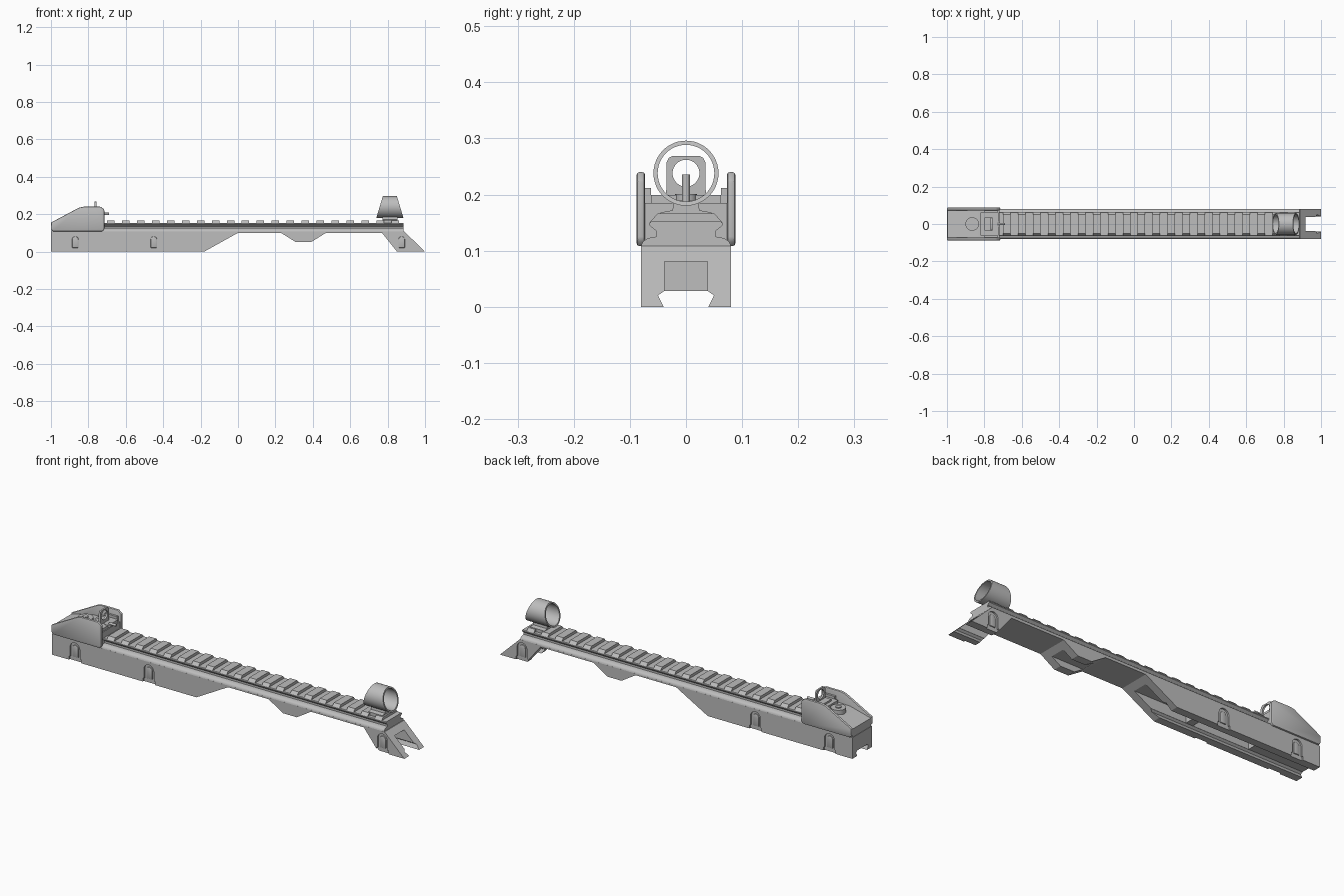
import bpy, bmesh, math
from mathutils import Vector, Matrix

if "Cube" in bpy.data.objects:
    bpy.data.objects.remove(bpy.data.objects["Cube"])

gray = bpy.data.materials.new("light gunmetal gray")
gray.diffuse_color = (0.51, 0.51, 0.51, 1)
gray.use_nodes = True
gray.node_tree.nodes["Principled BSDF"].inputs["Base Color"].default_value = gray.diffuse_color


def finish(name, bm):
    bmesh.ops.recalc_face_normals(bm, faces=bm.faces)
    me = bpy.data.meshes.new(name)
    bm.to_mesh(me)
    bm.free()
    ob = bpy.data.objects.new(name, me)
    bpy.context.collection.objects.link(ob)
    me.materials.append(gray)
    return ob


def prism(name, pts, axis, a, b):
    """Extrude a closed outline: axis 'y' takes (x, z), axis 'x' takes (y, z)."""
    bm = bmesh.new()
    put = (lambda p, t: (p[0], t, p[1])) if axis == 'y' else (lambda p, t: (t, p[0], p[1]))
    face = bm.faces.new([bm.verts.new(put(p, a)) for p in pts])
    ext = bmesh.ops.extrude_face_region(bm, geom=[face])
    d = Vector((0, b - a, 0) if axis == 'y' else (b - a, 0, 0))
    bmesh.ops.translate(bm, vec=d, verts=[v for v in ext['geom'] if isinstance(v, bmesh.types.BMVert)])
    return finish(name, bm)


def box(name, x0, x1, y0, y1, z0, z1):
    return prism(name, [(x0, z0), (x1, z0), (x1, z1), (x0, z1)], 'y', y0, y1)


def disc(name, c, r, depth, axis, n=24):
    bm = bmesh.new()
    rot = {'x': Matrix.Rotation(math.pi / 2, 4, 'Y'), 'y': Matrix.Rotation(math.pi / 2, 4, 'X'),
           'z': Matrix.Identity(4)}[axis]
    bmesh.ops.create_cone(bm, cap_ends=True, segments=n, radius1=r, radius2=r,
                          depth=depth, matrix=Matrix.Translation(c) @ rot)
    return finish(name, bm)


def mirrored(half):
    """Complete a right-hand (y, z) outline with its left half."""
    return half + [(-y, z) for y, z in reversed(half)]


def arch(cx, r, z0, zc):
    """Outline with a flat bottom and a half-round top."""
    return [(cx - r, z0), (cx + r, z0)] + [
        (cx + r * math.cos(t * math.pi / 12), zc + r * math.sin(t * math.pi / 12)) for t in range(13)]


def bake(ob):
    dg = bpy.context.evaluated_depsgraph_get()
    me = bpy.data.meshes.new_from_object(ob.evaluated_get(dg))
    ob.modifiers.clear()
    ob.data = me


def cut(ob, cutter):
    m = ob.modifiers.new("cut", 'BOOLEAN')
    m.operation = 'DIFFERENCE'
    m.solver = 'EXACT'
    m.object = cutter
    bpy.context.view_layer.update()
    bake(ob)
    bpy.data.objects.remove(cutter)


def bevel(ob, w, n=2):
    m = ob.modifiers.new("bevel", 'BEVEL')
    m.width, m.segments = w, n
    m.limit_method = 'ANGLE'
    bpy.context.view_layer.update()
    bake(ob)


# Main body: long side outline with rear skirt, middle bump and raked front foot
body = prism("body", [(-1, 0), (-0.18, 0), (0, 0.1), (0.23, 0.1), (0.31, 0.05), (0.39, 0.05), (0.47, 0.1),
                      (0.77, 0.1), (0.85, 0), (1, 0), (0.888, 0.108), (-1, 0.108)], 'y', -0.08, 0.08)
# Dovetail slot, deep front channel and rear pocket underneath
cut(body, prism("dovetail_cutter", mirrored([(0.04, -0.02), (0.04, 0), (0.05, 0.02), (0.039, 0.028)]), 'x', -1.1, 1.1))
cut(body, box("channel_cutter", -0.33, 1.1, -0.0385, 0.0385, -0.02, 0.081))
cut(body, box("rear_pocket_cutter", -0.69, -0.37, -0.0385, 0.0385, -0.02, 0.06))

# Arched clamp pockets with foot notches and rounded tongues, on both sides
for cx in (-0.87, -0.45, 0.875):
    for s in (-1, 1):
        ys = sorted((s * 0.072, s * 0.1))
        cut(body, prism("pocket_cutter", arch(cx, 0.028, -0.01, 0.066), 'y', *ys))
        cut(body, box("notch_cutter", cx - 0.034, cx + 0.034, *ys, -0.02, 0.018))
        tongue = prism("clamp_tongue", arch(cx, 0.017, 0.02, 0.064), 'y', *sorted((s * 0.068, s * 0.077)))
        bevel(tongue, 0.003)

# Rail base with rounded shoulders and undercut sides
prism("rail_base", mirrored([(0.08, 0.107), (0.0785, 0.113), (0.075, 0.118), (0.07, 0.121), (0.064, 0.123),
                             (0.053, 0.125), (0.053, 0.135), (0.065, 0.145), (0.065, 0.149),
                             (0.062, 0.152)]), 'x', -0.99, 0.885)

# Cross teeth along the rail
tooth = mirrored([(0.065, 0.147), (0.065, 0.15), (0.051, 0.166)])
pitch = 0.08
for i in range(20):
    x = -0.7 + i * pitch
    prism("rail_tooth", tooth, 'x', x, min(x + 0.04, 0.885))

# Rear sight housing: floor and two tall cheeks
prism("rear_sight_floor", [(-0.998, 0.108), (-0.998, 0.15), (-0.88, 0.18), (-0.72, 0.185), (-0.72, 0.108)],
      'y', -0.076, 0.076)
for s in (-1, 1):
    cheek = prism("rear_sight_cheek", [(-1, 0.12), (-1, 0.155), (-0.85, 0.235), (-0.825, 0.24), (-0.735, 0.24),
                                       (-0.715, 0.225), (-0.715, 0.12), (-0.725, 0.108), (-0.99, 0.108)],
                  'y', *sorted((s * 0.073, s * 0.088)))
    bevel(cheek, 0.005)
    box("sight_lug", -0.8, -0.73, *sorted((s * 0.062, s * 0.074)), 0.18, 0.212)

# Rear sight carrier, aperture leaf, adjuster and pin
box("sight_carrier", -0.82, -0.725, -0.062, 0.062, 0.18, 0.199)
leaf = prism("aperture_leaf", mirrored([(0.035, 0.185), (0.035, 0.256), (0.031, 0.265), (0.023, 0.269)]),
             'x', -0.766, -0.757)
cut(leaf, disc("aperture_cutter", (-0.762, 0, 0.238), 0.024, 0.1, 'x', 32))
box("leaf_base", -0.8, -0.757, -0.036, 0.036, 0.195, 0.208)
disc("elevation_knob", (-0.865, 0, 0.187), 0.036, 0.024, 'z', 32)
disc("knob_screw", (-0.865, 0, 0.198), 0.014, 0.012, 'z', 16)
disc("sight_pin", (-0.71, 0, 0.202), 0.006, 0.04, 'x', 12)
disc("carrier_screw", (-0.735, 0, 0.195), 0.02, 0.012, 'z', 20)

# Front sight base and post
prism("front_sight_base", mirrored([(0.045, 0.15), (0.045, 0.168), (0.024, 0.172), (0.022, 0.186)]), 'x', 0.772, 0.852)
disc("front_post", (0.812, 0, 0.208), 0.007, 0.056, 'z', 12)

# Front sight ring: tube whose ends lean in toward the top
bm = bmesh.new()
n = 48
loops = []
for r, s in ((0.058, -1), (0.058, 1), (0.0505, 1), (0.0505, -1)):
    loop = []
    for i in range(n):
        a = 2 * math.pi * i / n
        z = 0.238 + r * math.sin(a)
        half = 0.0725 - 0.035 * (z - 0.18) / 0.116
        loop.append(bm.verts.new((0.812 + s * half, r * math.cos(a), z)))
    loops.append(loop)
for k in range(4):
    p, q = loops[k], loops[(k + 1) % 4]
    for i in range(n):
        j = (i + 1) % n
        bm.faces.new((p[i], p[j], q[j], q[i]))
finish("front_sight_ring", bm)

# Smooth the rounded surfaces and keep every hard edge crisp
for ob in bpy.context.scene.objects:
    ob.select_set(True)
    bpy.context.view_layer.objects.active = ob
bpy.ops.object.shade_smooth_by_angle(angle=math.radians(28))
